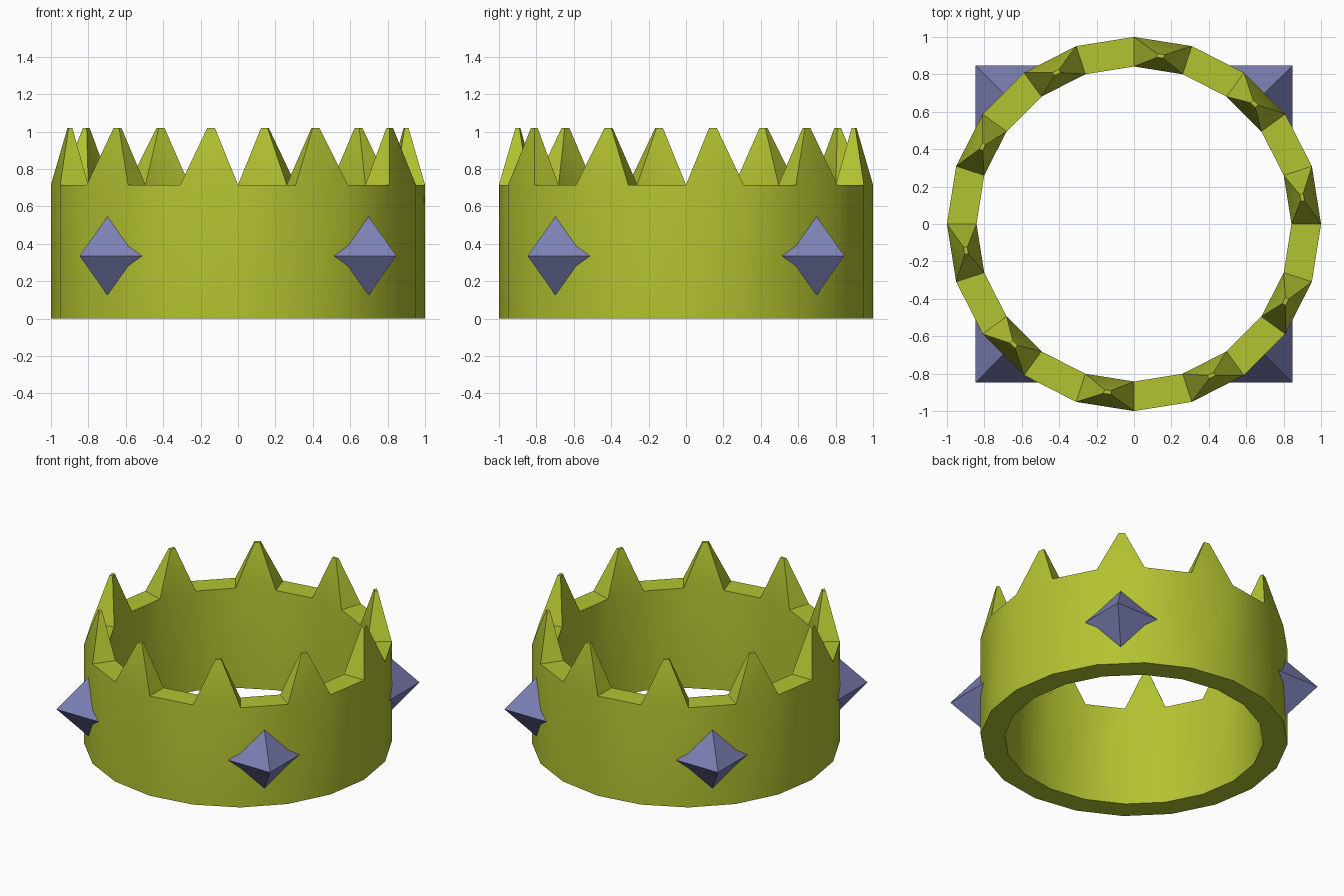
import bpy, bmesh, math
from mathutils import Vector

if "Cube" in bpy.data.objects:
    bpy.data.objects.remove(bpy.data.objects["Cube"])

SIDES, R_OUT, R_IN = 20, 1.0, 0.842
WALL_H, TIP_H, TIP_SCALE = 0.715, 1.02, 0.13
GEM_Z, GEM_R, GEM_TIP = 0.335, 0.29, 1.198


def material(name, color):
    m = bpy.data.materials.new(name)
    m.diffuse_color = color
    m.use_nodes = True
    m.node_tree.nodes["Principled BSDF"].inputs["Base Color"].default_value = m.diffuse_color
    return m


def make_object(name, bm, mat):
    bmesh.ops.recalc_face_normals(bm, faces=bm.faces)
    me = bpy.data.meshes.new(name)
    bm.to_mesh(me)
    bm.free()
    me.materials.append(mat)
    ob = bpy.data.objects.new(name, me)
    bpy.context.collection.objects.link(ob)
    return ob


gold = material("crown_metal", (0.45, 0.54, 0.03, 1))
blue = material("gem_blue", (0.20, 0.22, 0.46, 1))

# Crown band: a 20-sided ring with a rectangular section
bm = bmesh.new()
section = [(R_OUT, 0), (R_OUT, WALL_H), (R_IN, WALL_H), (R_IN, 0)]
rings = []
for k in range(SIDES):
    a = math.tau * k / SIDES
    rings.append([bm.verts.new((r * math.cos(a), r * math.sin(a), z)) for r, z in section])
tops = []
for k in range(SIDES):
    p, q = rings[k], rings[(k + 1) % SIDES]
    for j in range(4):
        n = (j + 1) % 4
        f = bm.faces.new((p[j], q[j], q[n], p[n]))
        if j == 1:
            tops.append(f)
bmesh.ops.recalc_face_normals(bm, faces=bm.faces)

# Points: every second top face is raised and tapered
for f in tops[::2]:
    tip = bmesh.ops.extrude_discrete_faces(bm, faces=[f])["faces"][0]
    c = tip.calc_center_median()
    for v in tip.verts:
        v.co = c + (v.co - c) * TIP_SCALE
        v.co.z = TIP_H
crown = make_object("crown_band", bm, gold)
bpy.context.view_layer.objects.active = crown
crown.select_set(True)
bpy.ops.object.shade_smooth_by_angle(angle=math.radians(30))
crown.select_set(False)

# Gems: four pyramids set into the band, pointing outward on the diagonals
for i in range(4):
    a = math.radians(45 + 90 * i)
    out = Vector((math.cos(a), math.sin(a), 0))
    side = Vector((-math.sin(a), math.cos(a), 0))
    up = Vector((0, 0, 1))
    base = out * (GEM_TIP - GEM_R) + up * GEM_Z
    bm = bmesh.new()
    tip = bm.verts.new(base + out * GEM_R)
    square = [bm.verts.new(base + d * GEM_R) for d in (side, up, -side, -up)]
    bm.faces.new(square)
    for j in range(4):
        bm.faces.new((square[j], square[(j + 1) % 4], tip))
    make_object(f"gem_{i + 1}", bm, blue)
